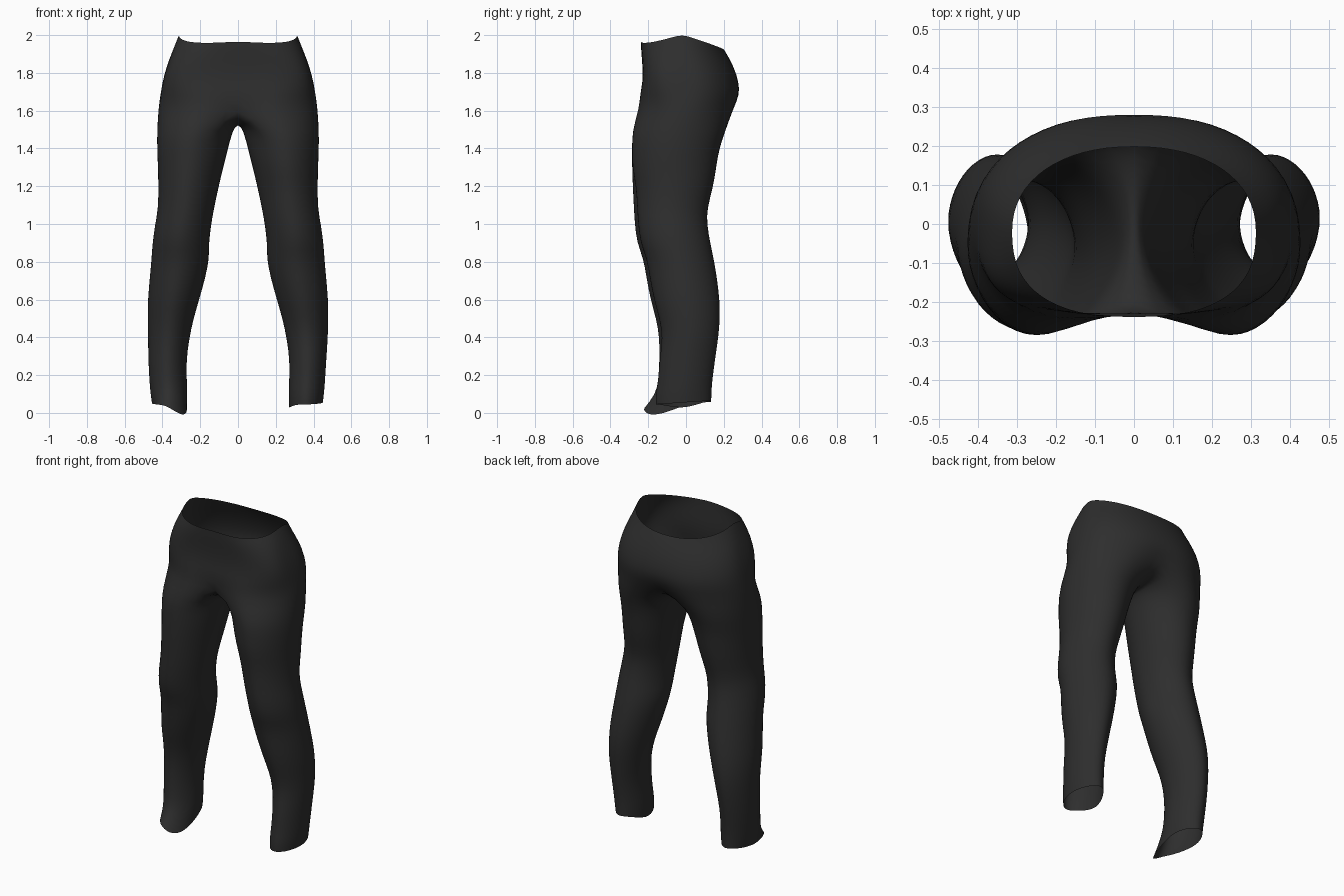
import bpy, bmesh, math

if "Cube" in bpy.data.objects:
    bpy.data.objects.remove(bpy.data.objects["Cube"])

HALF = 16     # steps around one half of the hips
INNER = 7     # points across the crotch
RING = HALF + INNER + 1

# Hips: height, half width, front, back, front dent, back dent, front squareness
HIPS = [(1.91, .351, -.238, .212, 0, 0, 2.9), (1.83, .381, -.23, .256, 0, 0, 3.7),
        (1.75, .402, -.234, .283, .02, .01, 3.6), (1.68, .413, -.258, .293, .08, .03, 2.7),
        (1.61, .424, -.28, .275, .22, .12, 2.1)]
# Legs: height, outer, inner, front, back
LEGS = [(1.49, .43, .028, -.288, .21), (1.4, .43, .05, -.288, .178),
        (1.3, .425, .076, -.288, .162), (1.2, .423, .1, -.284, .147),
        (1.08, .424, .126, -.278, .113), (1.0, .44, .14, -.273, .113),
        (.9, .454, .153, -.262, .13), (.82, .459, .15, -.228, .148),
        (.72, .468, .17, -.212, .165), (.6, .479, .204, -.19, .18),
        (.5, .479, .234, -.16, .182), (.4, .477, .256, -.142, .173),
        (.28, .468, .273, -.142, .155), (.17, .462, .27, -.148, .14),
        (.1, .456, .267, -.162, .136)]


def oval(angle, front_power, back_power):
    """Point on a unit oval that is squarer for a higher power."""
    c, s = math.cos(angle), math.sin(angle)
    power = front_power if s < 0 else back_power
    return (math.copysign(abs(c) ** (2 / power), c),
            math.copysign(abs(s) ** (2 / power), s))


def half_oval(k, front_power, back_power):
    u, v = oval(math.pi * (k / HALF - .5), front_power, back_power)
    return (0 if k in (0, HALF) else u), v


def leg_oval(k, z):
    angle = 2 * math.pi * (k - HALF / 2) / RING
    return oval(angle, 1.83, 1.8 + .1 * z * z)


def hip_point(row, k, side):
    z, width, front, back, front_dent, back_dent, power = row
    u, v = half_oval(k, power, 2.08)
    x = width * u
    mid, depth = (front + back) / 2, (back - front) / 2
    dent = front_dent if v < 0 else back_dent
    y = mid + depth * v * (1 - dent * math.exp(-(x / .11) ** 2))
    return side * x, y, z


def waist_point(k, side):
    """Rim rises at the hips and dips at front and back."""
    u, v = half_oval(k, 2.5, 2.2)
    low = 1.946 + .02 * (1 - u) if v < 0 else 1.925
    rise = (2.003 - low) * (1 - abs(v)) ** (1.1 if v < 0 else .9)
    return side * .315 * u, -.02 + v * .22, low + rise


def leg_point(row, k, side):
    z, outer, inner, front, back = row
    u, v = leg_oval(k, z)
    if side > 0 and .35 < z < 1.25:
        front += .018
    if side < 0 and z < .3:
        outer += .008
    x = (outer + inner) / 2 + (outer - inner) / 2 * u
    # Thigh fronts swell outwards
    x += .01 * max(0, -v) * max(0, min(1, z - .6))
    return side * x, (front + back) / 2 + (back - front) / 2 * v, z


def hem_point(k, side):
    """Ragged hem; the right one flares forward with a dropped inner corner."""
    u, v = leg_oval(k, 0)
    x, y = .36 + .09 * u, -.013 + .148 * v
    if side < 0:
        corner = max(0, -.7 * u - .72 * v) ** 4
        y -= .055 * max(0, -v) ** 1.5 + .026 * corner
        return -x - .006 + .02 * corner, y, .05 + .008 * v - .062 * corner
    return x, y, .055 + .01 * v - .026 * max(0, -u) ** 3


bm = bmesh.new()
centre = {}   # seam points shared by both halves


def vert(co, key=None):
    if key is None:
        return bm.verts.new(co)
    if key not in centre:
        centre[key] = bm.verts.new(co)
    return centre[key]


def bridge(a, b, closed, side):
    count = len(a)
    for i in range(count if closed else count - 1):
        j = (i + 1) % count
        quad = (a[i], b[i], b[j], a[j])
        bm.faces.new(quad if side > 0 else quad[::-1])


for side in (1, -1):
    # Hip half, from rim to crotch
    rows = [[waist_point(k, side) for k in range(HALF + 1)]]
    rows += [[hip_point(row, k, side) for k in range(HALF + 1)] for row in HIPS]
    rings = [[vert(co, (i, k) if k in (0, HALF) else None)
              for k, co in enumerate(row)] for i, row in enumerate(rows)]
    for a, b in zip(rings, rings[1:]):
        bridge(a, b, False, side)

    # Crotch seam closes the top of the leg
    top = list(rings[-1])
    front, back = top[0].co, top[-1].co
    for n in range(1, INNER + 1):
        t = n / (INNER + 1)
        co = back.lerp(front, t)
        co.z -= .073 * math.sin(math.pi * t) ** .7
        top.append(vert(co, ("crotch", n)))

    # Leg tube down to the open hem
    tube = [top]
    for row in LEGS:
        tube.append([vert(leg_point(row, k, side)) for k in range(RING)])
    tube.append([vert(hem_point(k, side)) for k in range(RING)])
    for a, b in zip(tube, tube[1:]):
        bridge(a, b, True, side)

bmesh.ops.recalc_face_normals(bm, faces=bm.faces[:])
mesh = bpy.data.meshes.new("trousers")
bm.to_mesh(mesh)
bm.free()
trousers = bpy.data.objects.new("trousers", mesh)
bpy.context.collection.objects.link(trousers)

# Dark cloth
cloth = bpy.data.materials.new("charcoal cloth")
cloth.use_nodes = True
colour = (.027, .027, .027, 1)
cloth.diffuse_color = colour
shader = cloth.node_tree.nodes["Principled BSDF"]
shader.inputs["Base Color"].default_value = colour
shader.inputs["Roughness"].default_value = .9
mesh.materials.append(cloth)

# Soft surface
for face in mesh.polygons:
    face.use_smooth = True
smooth = trousers.modifiers.new("soften", "SUBSURF")
smooth.levels = smooth.render_levels = 1
